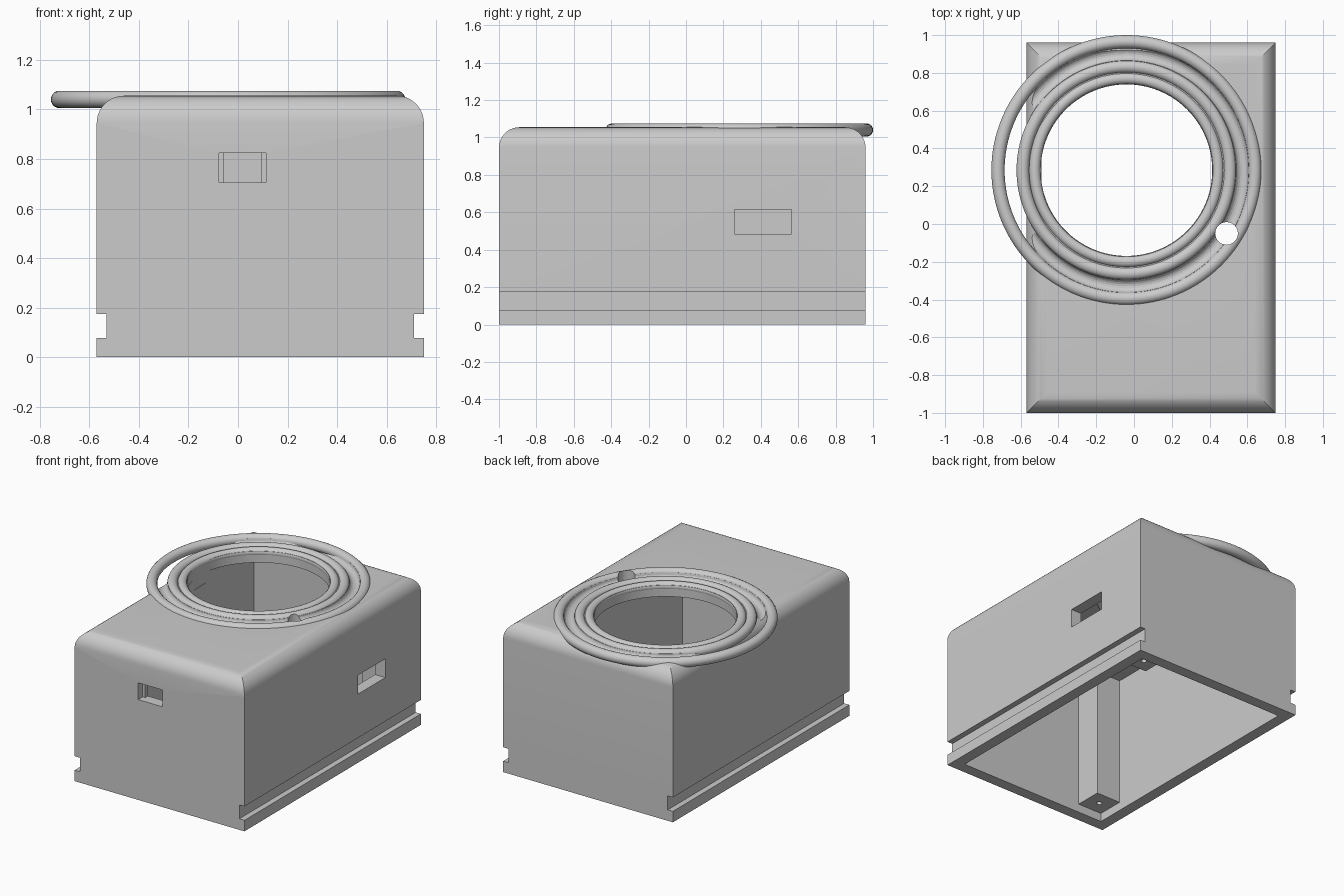
import bpy, bmesh, math
from mathutils import Matrix, Vector

old = bpy.data.objects.get("Cube")
if old:
    bpy.data.objects.remove(old, do_unlink=True)

mat = bpy.data.materials.new("plain grey")
mat.use_nodes = True
GREY = (0.6, 0.6, 0.6, 1)
mat.diffuse_color = GREY
mat.node_tree.nodes["Principled BSDF"].inputs["Base Color"].default_value = GREY

X0, X1, Y0, Y1, TOP = -0.57, 0.75, -1.0, 0.96, 1.055
WALL = 0.08
RING = (-0.04, 0.285)


def finish(name, bm):
    bmesh.ops.recalc_face_normals(bm, faces=bm.faces)
    mesh = bpy.data.meshes.new(name)
    bm.to_mesh(mesh)
    bm.free()
    mesh.materials.append(mat)
    ob = bpy.data.objects.new(name, mesh)
    bpy.context.collection.objects.link(ob)
    return ob


def box(name, lo, hi, top_round=0):
    lo, hi = Vector(lo), Vector(hi)
    bm = bmesh.new()
    m = Matrix.Translation((lo + hi) / 2) @ Matrix.Diagonal((*(hi - lo), 1))
    bmesh.ops.create_cube(bm, size=1, matrix=m)
    if top_round:
        edges = [e for e in bm.edges if all(v.co.z > hi.z - 0.001 for v in e.verts)]
        bmesh.ops.bevel(bm, geom=edges, offset=top_round, segments=10,
                        profile=0.5, affect='EDGES')
    return finish(name, bm)


def cylinder(name, x, y, r, z0, z1, n):
    bm = bmesh.new()
    bmesh.ops.create_cone(bm, cap_ends=True, segments=n, radius1=r, radius2=r,
                          depth=z1 - z0, matrix=Matrix.Translation((x, y, (z0 + z1) / 2)))
    return finish(name, bm)


def ring(name, major, minor, z):
    bpy.ops.mesh.primitive_torus_add(location=(*RING, z), major_radius=major, minor_radius=minor,
                                     major_segments=128, minor_segments=20)
    ob = bpy.context.object
    ob.name = name
    ob.data.materials.append(mat)
    return ob


def cut(ob, *cutters):
    for c in cutters:
        c.hide_render = True
        c.hide_viewport = True
        mod = ob.modifiers.new("cut", 'BOOLEAN')
        mod.object = c
        mod.solver = 'EXACT'


def smooth(ob):
    bpy.ops.object.select_all(action='DESELECT')
    ob.select_set(True)
    bpy.context.view_layer.objects.active = ob
    bpy.ops.object.shade_smooth_by_angle(angle=math.radians(30))


# Rounded shell, tubes and corner posts
shell = box("case_shell", (X0, Y0, 0), (X1, Y1, TOP), 0.11)
tubes = [ring("outer_tube_ring", 0.68, 0.035, 1.04),
         ring("middle_tube_ring", 0.548, 0.034, 1.04),
         ring("inner_tube_ring", 0.485, 0.031, 1.04)]
for ob in [shell] + tubes:
    smooth(ob)

PW = 0.19
corners = {"front_right_post": (X0 + WALL, Y0 + WALL),
           "back_left_post": (X1 - WALL - PW, Y1 - WALL - PW)}
for name, (x, y) in corners.items():
    post = box(name, (x, y, 0.06), (x + PW, y + PW, TOP - WALL))
    screw = cylinder(name + "_screw_cutter", x + PW / 2, y + PW / 2, 0.018, 0, 0.3, 16)
    cut(post, screw)

# Hollow inside and round openings in the top
hollow = box("hollow_cutter", (X0 + WALL, Y0 + WALL, -0.1), (X1 - WALL, Y1 - WALL, TOP - WALL))
opening = cylinder("opening_cutter", *RING, 0.456, 0.9, 1.3, 128)
small = cylinder("cable_hole_cutter", 0.49, -0.05, 0.06, 0.9, 1.3, 32)
groove = ring("ring_groove_cutter", 0.614, 0.034, TOP)

# Side rails and wall slots
rails = [box("rail_cutter", (a, -1.2, 0.077), (b, 1.2, 0.175))
         for a, b in ((X0 - 0.1, X0 + 0.04), (X1 - 0.04, X1 + 0.1))]
slots = [box("front_slot_cutter", (-0.077, Y0 - 0.1, 0.705), (0.112, Y0 + 0.05, 0.823)),
         box("front_slot_inner_cutter", (-0.057, Y0 - 0.1, 0.705), (0.092, Y0 + 0.2, 0.823)),
         box("side_slot_cutter", (X1 - 0.2, 0.26, 0.483), (X1 + 0.1, 0.565, 0.615))]
cut(shell, hollow, opening, groove, small, *rails, *slots)
for t in tubes:
    cut(t, small)
